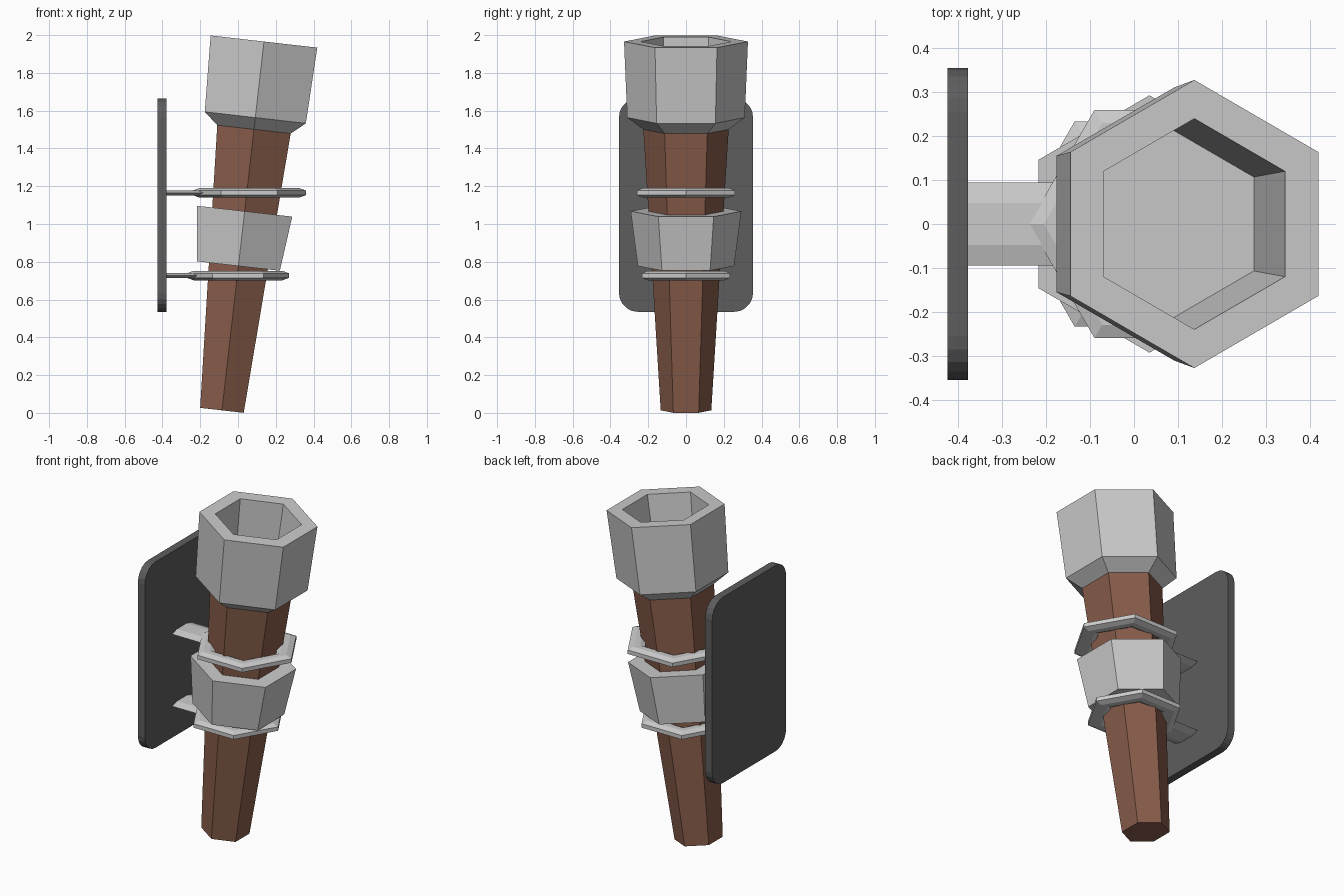
import bpy, bmesh, math
from mathutils import Matrix

if "Cube" in bpy.data.objects:
    bpy.data.objects.remove(bpy.data.objects["Cube"])

TILT = Matrix.Translation((-0.085, 0, 0.0135)) @ Matrix.Rotation(math.radians(6.5), 4, 'Y')


def material(name, rgb):
    m = bpy.data.materials.new(name)
    m.diffuse_color = (*rgb, 1)
    m.use_nodes = True
    m.node_tree.nodes["Principled BSDF"].inputs["Base Color"].default_value = m.diffuse_color
    return m


def finish(name, bm, matrix, mat=None):
    bmesh.ops.recalc_face_normals(bm, faces=bm.faces)
    bm.transform(matrix)
    me = bpy.data.meshes.new(name)
    bm.to_mesh(me)
    bm.free()
    ob = bpy.data.objects.new(name, me)
    bpy.context.collection.objects.link(ob)
    if mat:
        me.materials.append(mat)
    return ob


def hex_loft(name, profile, matrix, start=0.0, closed=False, mat=None):
    """Six-sided lathe of (radius, height) points, capped or closed on itself."""
    bm = bmesh.new()
    rings = []
    for r, z in profile:
        angles = [start + math.radians(60 * i) for i in range(6)]
        rings.append([bm.verts.new((r * math.cos(a), r * math.sin(a), z)) for a in angles])
    pairs = list(zip(rings, rings[1:]))
    if closed:
        pairs.append((rings[-1], rings[0]))
    else:
        bm.faces.new(rings[0])
        bm.faces.new(rings[-1])
    for a, b in pairs:
        for i in range(6):
            j = (i + 1) % 6
            bm.faces.new((a[i], a[j], b[j], b[i]))
    return finish(name, bm, matrix, mat)


def prism(name, outline, x0, x1, mat=None):
    """Extrude a (y, z) outline along x."""
    bm = bmesh.new()
    face = bm.faces.new([bm.verts.new((x0, y, z)) for y, z in outline])
    geom = bmesh.ops.extrude_face_region(bm, geom=[face])['geom']
    verts = [g for g in geom if isinstance(g, bmesh.types.BMVert)]
    bmesh.ops.translate(bm, vec=(x1 - x0, 0, 0), verts=verts)
    return finish(name, bm, Matrix.Identity(4), mat)


wood = material("wood", (0.25, 0.11, 0.07))
iron = material("dark_iron", (0.11, 0.11, 0.11))
quarter = math.radians(90)

# Tilted torch: tapered handle, hollow cup, flared collar
hex_loft("handle", [(0.134, 0), (0.226, 1.5)], TILT, quarter, mat=wood)
hex_loft("cup", [(0.226, 1.497), (0.311, 1.56), (0.328, 1.965), (0.24, 1.965), (0.214, 1.535)],
         TILT, quarter)
hex_loft("collar", [(0.255, 0.769), (0.293, 1.061)], TILT, quarter)

# Level holder rings, each with a flattened arm back to the wall plate
for label, x, z, r in (("upper", 0.06, 1.165, 0.30), ("lower", 0.0, 0.727, 0.27)):
    section = [(r, -0.012), (r, 0.012), (r - 0.035, 0.025), (r - 0.075, 0.025),
               (r - 0.105, 0.012), (r - 0.105, -0.012), (r - 0.075, -0.025), (r - 0.035, -0.025)]
    hex_loft(label + "_ring", section, Matrix.Translation((x, 0, z)), 0, closed=True)
    arm = [(0.095 * math.cos(math.radians(60 * i)),
            z + 0.015 * math.sin(math.radians(60 * i))) for i in range(6)]
    prism(label + "_arm", arm, -0.39, -0.17)

# Wall plate with rounded corners
corner = 0.1
outline = []
for k, (sy, sz) in enumerate(((1, 1), (-1, 1), (-1, -1), (1, -1))):
    for i in range(6):
        a = math.radians(90 * k + 18 * i)
        outline.append((sy * (0.355 - corner) + corner * math.cos(a),
                        1.1 + sz * (0.565 - corner) + corner * math.sin(a)))
prism("wall_plate", outline, -0.425, -0.378, iron)
